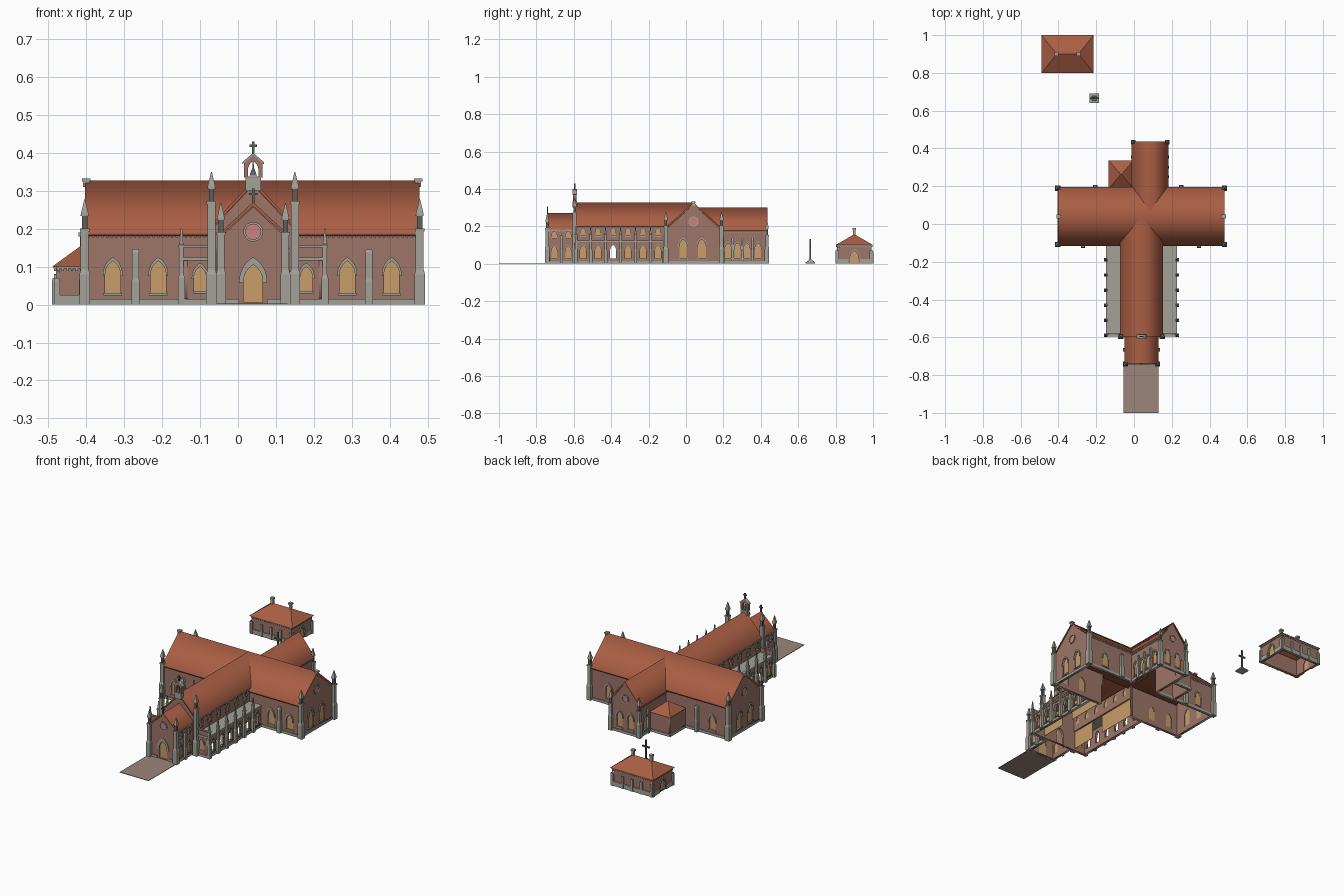
import bpy, bmesh, math
from mathutils import Matrix, Vector

if "Cube" in bpy.data.objects:
    bpy.data.objects.remove(bpy.data.objects["Cube"])


def mat(name, r, g, b):
    m = bpy.data.materials.new(name)
    lin = [((c / 255 + 0.055) / 1.055) ** 2.4 for c in (r, g, b)]
    m.diffuse_color = (*lin, 1)
    m.use_nodes = True
    m.node_tree.nodes["Principled BSDF"].inputs["Base Color"].default_value = m.diffuse_color
    return m


BRICK = mat("brick", 158, 117, 104)
ROOF = mat("roof_tile", 170, 94, 68)
STONE = mat("stone", 162, 162, 152)
DARK = mat("dark_stone", 92, 97, 92)
TAN = mat("amber_glass", 200, 158, 106)
PINK = mat("rose_glass", 204, 130, 124)
PAVE = mat("paving", 156, 134, 122)


def add(name, mesh, m):
    mesh.materials.clear()
    mesh.materials.append(m)
    o = bpy.data.objects.new(name, mesh)
    bpy.context.collection.objects.link(o)
    return o


def panel(name, axis, pos, loops, thick, m):
    """Flat outline with holes, extruded. axis x: (u,v)=(y,z); axis y: (u,v)=(x,z)."""
    c = bpy.data.curves.new(name, 'CURVE')
    c.dimensions, c.fill_mode, c.extrude = '2D', 'BOTH', thick / 2
    for pts in loops:
        s = c.splines.new('POLY')
        s.points.add(len(pts) - 1)
        for p, (u, v) in zip(s.points, pts):
            p.co = (u, v, 0, 1)
        s.use_cyclic_u = True
    tmp = bpy.data.objects.new("tmp", c)
    mesh = bpy.data.meshes.new_from_object(tmp)
    bpy.data.objects.remove(tmp)
    if axis == 'x':
        M = Matrix(((0, 0, 1, pos), (1, 0, 0, 0), (0, 1, 0, 0), (0, 0, 0, 1)))
    else:
        M = Matrix(((1, 0, 0, 0), (0, 0, -1, pos), (0, 1, 0, 0), (0, 0, 0, 1)))
    mesh.transform(M)
    return add(name, mesh, m)


def boxes(name, m, spans):
    """Boxes given as (x0,x1,y0,y1,z0,z1), in one object."""
    bm = bmesh.new()
    for x0, x1, y0, y1, z0, z1 in spans:
        M = Matrix.Translation(((x0 + x1) / 2, (y0 + y1) / 2, (z0 + z1) / 2))
        bmesh.ops.create_cube(bm, size=1, matrix=M @ Matrix.Diagonal((x1 - x0, y1 - y0, z1 - z0, 1)))
    me = bpy.data.meshes.new(name)
    bm.to_mesh(me)
    return add(name, me, m)


def stack(name, x, y, rings, m):
    """Square tower from (z, half width) rings."""
    bm, prev = bmesh.new(), None
    for z, h in rings:
        r = [bm.verts.new((x + a * h, y + b * h, z)) for a, b in ((-1, -1), (1, -1), (1, 1), (-1, 1))]
        for i in range(4) if prev else ():
            bm.faces.new((prev[i], prev[(i + 1) % 4], r[(i + 1) % 4], r[i]))
        if not prev:
            bm.faces.new(r[::-1])
        prev = r
    bm.faces.new(prev)
    me = bpy.data.meshes.new(name)
    bm.to_mesh(me)
    return add(name, me, m)


def arch(u, z0, z1, w, n=6):
    """Pointed arch, springing where the two arcs of radius w begin."""
    sp, h = z1 - 0.866 * w, w / 2
    a = [math.radians(60) * i / n for i in range(n + 1)]
    right = [(u - h + w * math.cos(t), sp + w * math.sin(t)) for t in a]
    left = [(2 * u - p, q) for p, q in right[-2::-1]]
    return [(u + h, z0)] + right + left + [(u - h, z0)]


def circle(u, z, r):
    return [(u + r * math.cos(i * math.pi / 10), z + r * math.sin(i * math.pi / 10)) for i in range(20)]


def wall(name, axis, pos, out, u0, u1, eave, peak=None, wins=(), rose=None, z0=0, plinth=True, glass=True, hood=0.006):
    """Wall with pointed openings, panes, hoods, sills, round window and plinth."""
    outline = [(u0, z0), (u1, z0), (u1, eave)] + ([((u0 + u1) / 2, peak)] if peak else []) + [(u0, eave)]
    holes = [arch(*w) for w in wins]
    if rose:
        holes.append(circle(*rose))
        panel(name + "_rose_glass", axis, pos - out * 0.003, [circle(*rose)], 0.002, PINK)
        u, z, r = rose
        panel(name + "_rose_ring", axis, pos, [circle(u, z, r + 0.006), circle(u, z, r)], 0.008, STONE)
    panel(name, axis, pos - out * 0.005, [outline] + holes, 0.01, BRICK)
    for u, a, b, w in wins:
        if glass:
            panel(name + "_glass", axis, pos - out * 0.006, [arch(u, a, b, w)], 0.002, TAN)
        sp = b - 0.866 * w - 0.005
        outer = arch(u, sp, b + hood * 1.7, w + 2 * hood)
        panel(name + "_hood", axis, pos, [outer + arch(u, sp, b, w)[::-1]], 0.01, STONE)
        if a > 0.016:
            panel(name + "_sill", axis, pos, [[(u - w * .6, a - .006), (u + w * .6, a - .006),
                                              (u + w * .6, a), (u - w * .6, a)]], 0.01, STONE)
    if plinth:
        panel(name + "_plinth", axis, pos, [[(u0, 0), (u1, 0), (u1, 0.015), (u0, 0.015)]], 0.01, STONE)


def gable_roof(name, axis, a, b, c, half, eave, ridge):
    prof = [(c - half, eave), (c, ridge), (c + half, eave), (c + half, eave - .009), (c, ridge - .011), (c - half, eave - .009)]
    panel(name, axis, (a + b) / 2, [prof[::-1]], b - a, ROOF)


def hip_roof(name, x0, x1, y0, y1, z0, z1, inset):
    bm = bmesh.new()
    v = [bm.verts.new(p) for p in ((x0, y0, z0), (x1, y0, z0), (x1, y1, z0), (x0, y1, z0),
                                   (x0 + inset, (y0 + y1) / 2, z1), (x1 - inset, (y0 + y1) / 2, z1))]
    for f in ((0, 1, 5, 4), (1, 2, 5), (2, 3, 4, 5), (3, 0, 4)):
        bm.faces.new([v[i] for i in f])
    me = bpy.data.meshes.new(name)
    bm.to_mesh(me)
    add(name, me, ROOF)


def pinnacle(name, x, y, top, w):
    k = top - 0.085
    stack(name, x, y, [(0, w), (0.08, w), (0.092, w * .75), (k, w * .75), (k, w * .9), (k + .008, w * .9)], STONE)
    stack(name + "_shaft", x, y, [(k + .008, w * .5), (top - 0.045, w * .5)], DARK)
    stack(name + "_spire", x, y, [(top - 0.045, w * .75), (top - .04, w * .75), (top, 0.001)], STONE)


def buttress(name, x, y, top, w=0.009):
    stack(name, x, y, [(0, w * 1.2), (0.06, w * 1.2), (0.07, w), (top - .01, w), (top - .01, w * 1.2), (top, w * .8)], STONE)


def cross(name, x, y, z0, z1, arm, t, m=DARK):
    za = z0 + (z1 - z0) * 0.65
    boxes(name, m, [(x - t, x + t, y - t, y + t, z0, z1), (x - arm, x + arm, y - t, y + t, za - t, za + t)])


def cornice(name, axis, pos, u0, u1, z):
    """Eaves band with small corbels."""
    spans = [(u0, u1, pos - .006, pos + .006, z - .005, z)]
    n = int((u1 - u0) / 0.012)
    for i in range(n):
        u = u0 + (i + .5) * (u1 - u0) / n
        spans.append((u - .003, u + .003, pos - .005, pos + .005, z - .011, z - .005))
    if axis == 'x':
        spans = [(c, d, a, b, e, f) for a, b, c, d, e, f in spans]
    boxes(name, STONE, spans)


CX = 0.04
# Transept: long cross block
for s, u0, u1, wins in ((-1, -.4, -.07, (-.33, -.21)), (-1, .15, .475, (.288, .405)),
                        (1, -.4, 0, (-.3,)), (1, .17, .475, (.36,))):
    pos = -.108 if s < 0 else .188
    wall("transept_wall", 'y', pos, s, u0, u1, .187, wins=[(u, .03, .115, .04) for u in wins])
    cornice("transept_cornice", 'y', pos, u0, u1, .188)
for s, x in ((-1, -.4), (1, .475)):
    wall("transept_gable", 'x', x, s, -.108, .188, .183, .316,
         [(-.015, .03, .13, .042), (.085, .03, .13, .042)], (.04, .225, .022))
    stack("gable_finial", x, .04, [(.31, .008), (.325, .008), (.325, .011), (.332, .011)], STONE)
    for y in (-.108, .19):
        pinnacle("transept_pinnacle", x + s * .004, y, .278, .014)
gable_roof("transept_roof", 'x', -.403, .478, .04, .156, .19, .327)
for x, y in ((-.27, -.115), (.345, -.115), (-.205, .195), (.25, .195)):
    buttress("transept_buttress", x, y, .147)

# Nave and aisles
bays = [-.55 + .08 * i for i in range(6)]
wall("nave_front", 'y', -.59, -1, -.068, .148, .2, .315, [(CX, .005, .1, .05)], plinth=False, glass=False)
gable_roof("nave_roof", 'y', -.597, .04, CX, .113, .206, .327)
for s in (-1, 1):
    xn, xa = CX + s * .108, CX + s * .183
    wall("clerestory_wall", 'x', xn, s, -.59, -.1, .2, wins=[(y, .15, .192, .026) for y in bays], z0=.115, plinth=False, hood=.004)
    cornice("nave_cornice", 'x', xn, -.59, -.11, .203)
    wall("aisle_wall", 'x', xa, s, -.59, -.108, .118, wins=[(y, .028, .1, .032) for y in bays], glass=False, hood=.005)
    # amber screens behind the aisle, one bay left open
    boxes("aisle_screen", TAN, [(xn - .001, xn + .001, y - .04, y + .04, .012, .115) for y in bays if abs(y + .39) > .01])
    a, b = sorted((xn, xa + s * .004))
    wall("aisle_front", 'y', -.59, -1, a, b, .15, wins=[(CX + s * .14, .035, .1, .032)])
    boxes("aisle_roof", STONE, [(a, b, -.594, -.108, .116, .124), (a, b, -.596, -.585, .15, .156)])
    for y in [-.588] + [v + .04 for v in bays[:-1]]:
        x = xa + s * .006
        stack("aisle_buttress", x, y, [(0, .009), (.07, .009), (.08, .006), (.15, .006), (.15, .008), (.157, .008), (.16, .005), (.2, .002)], STONE)
    pinnacle("nave_pinnacle", CX + s * .11, -.595, .35, .014)

# Entrance porch
wall("porch_front", 'y', -.738, -1, -.045, .125, .178, .258, [(CX, .005, .105, .05)], (CX, .192, .02), plinth=False, hood=.012)
boxes("porch_plinth", STONE, [(-.045, .003, -.743, -.733, 0, .015), (.077, .125, -.743, -.733, 0, .015)])
for s in (-1, 1):
    x = CX + s * .085
    wall("porch_side", 'x', x, s, -.738, -.59, .18, wins=[(y, a, b, .03) for y in (-.705, -.63) for a, b in ((.03, .095), (.138, .175))], hood=.005)
    cornice("porch_cornice", 'x', x, -.735, -.595, .183)
    buttress("porch_buttress", x + s * .005, -.666, .15, .007)
    pinnacle("porch_pinnacle", x, -.742, .268, .013)
gable_roof("porch_roof", 'y', -.742, -.59, CX, .09, .187, .27)
cross("porch_cross", CX, -.74, .265, .306, .011, .003)
boxes("forecourt", PAVE, [(-.055, .13, -1, -.74, 0, .003)])

# Bellcote
boxes("bellcote_base", STONE, [(.02, .06, -.607, -.583, .3, .335)])
panel("bellcote", 'y', -.595, [[(.016, .335), (.064, .335), (.064, .373), (CX, .395), (.016, .373)], arch(CX, .338, .378, .028)], .018, BRICK)
panel("bellcote_coping", 'y', -.595, [[(.012, .37), (CX, .394), (.068, .37), (.068, .376), (CX, .4), (.012, .376)]], .022, STONE)
stack("bell", CX, -.595, [(.34, .01), (.344, .008), (.354, .005), (.36, .002), (.378, .001)], DARK)
cross("bellcote_cross", CX, -.595, .398, .43, .01, .003)

# Choir
gable_roof("choir_roof", 'y', .07, .437, .085, .098, .183, .302)
wall("choir_end", 'y', .432, 1, -.005, .175, .175, .292, [(.05, .03, .12, .036), (.12, .03, .12, .036)], (.085, .2, .018))
for s, ys in ((-1, (.375,)), (1, (.225, .275, .325, .385))):
    x = .085 + s * .09
    wall("choir_side", 'x', x, s, .188, .432, .176, wins=[(y, .03, .11, .032) for y in ys], hood=.005)
    cornice("choir_cornice", 'x', x, .19, .43, .178)
    pinnacle("choir_pinnacle", x, .433, .232, .012)
    for y in (.355,) if s < 0 else (.25, .3, .355):
        buttress("choir_buttress", x + s * .003, y, .14, .006)

# Sacristy in the corner
wall("sacristy_end", 'y', .33, 1, -.128, -.005, .113)
wall("sacristy_side", 'x', -.128, -1, .188, .33, .113)
hip_roof("sacristy_roof", -.134, -.003, .188, .336, .112, .165, .064)

# Outbuilding
for s in (-1, 1):
    x, y = -.352 + s * .128, .9 + s * .092
    wall("lodge_side", 'x', x, s, .808, .992, .098, wins=[(.9, .005, .07, .045)], plinth=False)
    wall("lodge_long", 'y', y, s, -.48, -.224, .098, plinth=False)
    boxes("lodge_plinth", STONE, [(-.484, -.22, y - .006, y + .006, 0, .026)] +
          [(x - .006, x + .006, a, b, 0, .026) for a, b in ((.808, .87), (.93, .992))])
    cornice("lodge_cornice", 'y', y, -.48, -.224, .1)
    cornice("lodge_cornice", 'x', x, .808, .992, .1)
    for u in (-.477, -.412, -.352, -.292, -.227):
        buttress("lodge_buttress", u, y + s * .002, .047, .006)
    for v in (.812, .988):
        buttress("lodge_buttress", x + s * .003, v, .047, .006)
    stack("lodge_chimney", -.352 + s * .058, .9, [(.14, .007), (.18, .007), (.18, .01), (.19, .01)], STONE)
hip_roof("lodge_roof", -.49, -.214, .8, 1, .1, .158, .08)

# Standing cross
stack("cross_steps", -.21, .665, [(0, .025), (.008, .025), (.008, .019), (.014, .019), (.014, .012), (.024, .008)], STONE)
cross("churchyard_cross", -.21, .665, .02, .132, .022, .004)
